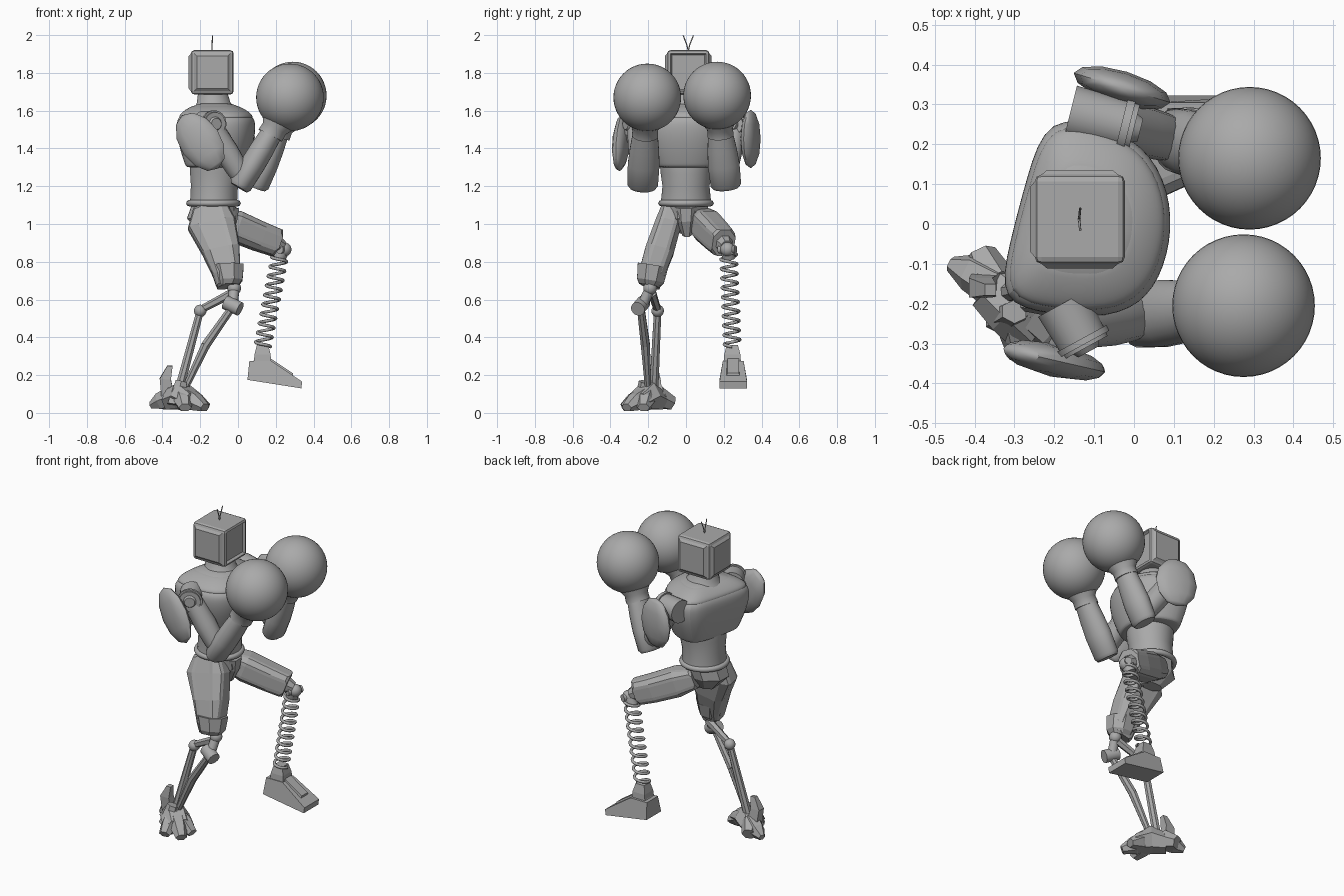
import bpy, bmesh, math
from mathutils import Vector, Matrix

old = bpy.data.objects.get("Cube")
if old:
    bpy.data.objects.remove(old, do_unlink=True)

grey = bpy.data.materials.new("plain_grey")
grey.use_nodes = True
GREY = (0.4, 0.4, 0.4, 1)
grey.diffuse_color = GREY
grey.node_tree.nodes["Principled BSDF"].inputs["Base Color"].default_value = GREY


def finish(name, bm, smooth=None, subsurf=0):
    bmesh.ops.recalc_face_normals(bm, faces=bm.faces)
    me = bpy.data.meshes.new(name)
    bm.to_mesh(me)
    bm.free()
    ob = bpy.data.objects.new(name, me)
    bpy.context.collection.objects.link(ob)
    me.materials.append(grey)
    if smooth:
        bpy.ops.object.select_all(action="DESELECT")
        ob.select_set(True)
        bpy.context.view_layer.objects.active = ob
        bpy.ops.object.shade_smooth_by_angle(angle=math.radians(smooth))
    if subsurf:
        mod = ob.modifiers.new("round", "SUBSURF")
        mod.levels = mod.render_levels = subsurf
    return ob


def skin(bm, rings):
    """Joins rings of points with quads and caps both ends."""
    vs = [[bm.verts.new(p) for p in ring] for ring in rings]
    n = len(vs[0])
    sides = [bm.faces.new((a[i], a[(i + 1) % n], b[(i + 1) % n], b[i]))
             for a, b in zip(vs, vs[1:]) for i in range(n)]
    bm.faces.new(vs[0])
    bm.faces.new(vs[-1])
    return sides


def limb(name, stations, sides=16, hint="X", smooth=None, panel=0):
    """Tapered part through stations (x, y, z, radius_u, radius_v)."""
    pts = [Vector(s[:3]) for s in stations]
    axis = (pts[-1] - pts[0]).normalized()
    h = Vector([c == hint for c in "XYZ"])
    u = (h - axis * h.dot(axis)).normalized()
    v = axis.cross(u)
    rings = []
    for p, s in zip(pts, stations):
        angles = [math.tau * (i + 0.5) / sides for i in range(sides)]
        rings.append([p + u * s[3] * math.cos(a) + v * s[-1] * math.sin(a) for a in angles])
    bm = bmesh.new()
    faces = skin(bm, rings)
    if panel:
        # one long raised plate on every second side
        bmesh.ops.recalc_face_normals(bm, faces=bm.faces)
        for i in range(0, sides, 2):
            bmesh.ops.inset_region(bm, faces=faces[i::sides], thickness=panel, depth=panel * 0.7,
                                   use_even_offset=True)
    return finish(name, bm, smooth)


def rod(name, a, b, r0, r1=None, sides=14):
    return limb(name, [(*a, r0), (*b, r1 or r0)], sides, "Y", 40)


def ball(name, c, r, scale=(1, 1, 1), turn=0, lean=0, seg=32, smooth=60):
    bm = bmesh.new()
    bmesh.ops.create_uvsphere(bm, u_segments=seg, v_segments=seg // 2, radius=r)
    m = Matrix.Translation(c) @ Matrix.Rotation(math.radians(turn), 4, "Z")
    m = m @ Matrix.Rotation(math.radians(lean), 4, "Y")
    bm.transform(m @ Matrix.Diagonal((*scale, 1)))
    return finish(name, bm, smooth)


def wire(name, pts, r, cyclic=False):
    cu = bpy.data.curves.new(name, "CURVE")
    cu.dimensions = "3D"
    cu.bevel_depth = r
    cu.bevel_resolution = 2
    sp = cu.splines.new("POLY")
    sp.points.add(len(pts) - 1)
    for q, p in zip(sp.points, pts):
        q.co = (*p, 1)
    sp.use_cyclic_u = cyclic
    cu.materials.append(grey)
    ob = bpy.data.objects.new(name, cu)
    bpy.context.collection.objects.link(ob)


def block(name, outline, y, half, top_half):
    """Side profile of (x, z, is_top) points extruded across y."""
    bm = bmesh.new()
    skin(bm, [[(x, y + s * (top_half if t else half), z) for x, z, t in outline] for s in (-1, 1)])
    return finish(name, bm)


# Head: bevelled box with raised side panels and a sunk face screen
bm = bmesh.new()
bmesh.ops.create_cube(bm, size=1)
bm.transform(Matrix.Translation((-0.136, 0.012, 1.803)) @ Matrix.Diagonal((0.226, 0.224, 0.234, 1)))
bmesh.ops.bevel(bm, geom=bm.edges[:], offset=0.017, segments=2, affect="EDGES", profile=0.5)
bm.normal_update()
big = [f for f in bm.faces if f.calc_area() > 0.02 and abs(f.normal.z) < 0.5]
for f in big:
    screen = f.normal.x > 0.5
    bmesh.ops.inset_individual(bm, faces=[f], thickness=0.012 if screen else 0.02,
                               depth=-0.014 if screen else 0.012)
finish("head", bm)
for s in (-1, 1):
    wire("antenna", [(-0.138, 0.012, 1.915), (-0.137, 0.012 + s * 0.008, 1.95),
                     (-0.135, 0.012 + s * 0.027, 1.998)], 0.003)

# Chest: one outline scaled up the height, wider at the back
outline = [(-0.22, 0.28), (-0.06, 0.25), (0.05, 0.18), (0.1, 0.05), (0.09, -0.08), (0.04, -0.19),
           (-0.06, -0.24), (-0.21, -0.23), (-0.345, -0.2), (-0.315, -0.05), (-0.27, 0.12)]


def contour(s, z):
    return [(-0.125 + s * (x + 0.125), 0.01 + s * (y - 0.01), z) for x, y in outline]


bm = bmesh.new()
skin(bm, [contour(s, z) for s, z in ((0.6, 1.3), (0.74, 1.3), (0.78, 1.32), (0.88, 1.38), (0.98, 1.46),
                                     (1.0, 1.53), (0.95, 1.565), (0.72, 1.605), (0.42, 1.645))])
finish("chest", bm, 60, 2)
bm = bmesh.new()
skin(bm, [contour(s, z) for s, z in ((0.86, 1.555), (0.94, 1.56), (0.91, 1.582), (0.74, 1.608),
                                     (0.6, 1.622), (0.5, 1.63))])
finish("collar_plate", bm, 50, 2)
limb("neck", [(-0.13, 0.01, 1.6, 0.125), (-0.13, 0.01, 1.64, 0.09), (-0.135, 0.01, 1.71, 0.075)], 24, smooth=40)

# Waist, belt and pelvis
limb("abdomen", [(-0.13, 0, 1.1, 0.125, 0.135), (-0.125, 0, 1.2, 0.125, 0.125),
                 (-0.12, 0, 1.27, 0.135, 0.135), (-0.12, 0, 1.33, 0.135, 0.14)], 32, smooth=60)
wire("belt", [(-0.13 + 0.128 * math.cos(a * math.tau / 40), 0.13 * math.sin(a * math.tau / 40), 1.11)
              for a in range(40)], 0.017, True)
limb("pelvis", [(-0.13, 0, 1.1, 0.125, 0.13), (-0.14, 0, 1.03, 0.14, 0.115), (-0.13, 0.005, 0.95, 0.07, 0.04)], 8)
limb("crotch_plate", [(-0.02, 0, 1.09, 0.03, 0.06), (-0.03, 0, 1.02, 0.03, 0.05),
                      (-0.07, 0.005, 0.94, 0.03, 0.025)], 6)

# Arms: shoulder drum, upper arm, forearm, cuff, glove and shoulder pad
# (shoulder, drum axis, elbow, wrist, glove, pad centre, pad radii, pad turn, pad lean)
arms = {
    "right": ((-0.15, -0.255, 1.53), (0.03, -0.055, 0), (0.03, -0.228, 1.235), (0.19, -0.215, 1.5),
              (0.275, -0.205, 1.67), (-0.2, -0.342, 1.435), (0.112, 0.042, 0.172), -13, -35),
    "left": ((-0.08, 0.26, 1.53), (0.08, -0.02, 0), (0.115, 0.208, 1.235), (0.22, 0.18, 1.5),
             (0.29, 0.165, 1.68), (-0.03, 0.342, 1.45), (0.127, 0.042, 0.155), -17, 0),
}
for side, data in arms.items():
    sh, ax, el, wr, gl, pad = map(Vector, data[:6])
    rod(side + "_shoulder_drum", sh - ax, sh + ax, 0.07, 0.062, 24)
    rod(side + "_shoulder_rim", sh + ax * 0.6, sh + ax * 0.85, 0.072, None, 24)
    rod(side + "_shoulder_cap", sh + ax, sh + ax * 1.2, 0.038, 0.03)
    limb(side + "_upper_arm", [(*sh, 0.06), (*sh.lerp(el, 0.5), 0.065), (*sh.lerp(el, 0.8), 0.06),
                               (*el, 0.05)], 12, smooth=35)
    d = wr - el
    limb(side + "_forearm", [(*(el - d * 0.16), 0.05, 0.07), (*(el - d * 0.1), 0.062, 0.082),
                             (*(el + d * 0.3), 0.066, 0.085), (*(el + d * 0.6), 0.064, 0.078),
                             (*wr, 0.056, 0.064)], 20, smooth=45)
    limb(side + "_glove_cuff", [(*(wr - d * 0.12), 0.07), (*(wr + d * 0.02), 0.068),
                                (*wr.lerp(gl, 0.5), 0.125)], 24, smooth=40)
    ball(side + "_glove", gl, 0.179, seg=48)
    ball(side + "_shoulder_pad", pad, 1, *data[6:], seg=12, smooth=35)
    rod(side + "_pad_mount", sh, pad, 0.035)

# Right leg: armoured thigh, exposed knee, two shin rods
limb("right_thigh", [(-0.15, -0.075, 1.1, 0.095, 0.05), (-0.14, -0.095, 1.0, 0.138, 0.073),
                     (-0.09, -0.14, 0.86, 0.108, 0.083), (-0.06, -0.18, 0.74, 0.08, 0.075),
                     (-0.055, -0.19, 0.67, 0.06, 0.055)], 8, panel=0.016)
limb("right_knee_guard", [(-0.06, -0.175, 0.78, 0.098, 0.088), (-0.05, -0.188, 0.7, 0.08, 0.078),
                          (-0.055, -0.193, 0.675, 0.066, 0.06)], 8)
ball("right_knee", (-0.02, -0.19, 0.66), 0.036)
rod("knee_link", (-0.02, -0.19, 0.66), (-0.03, -0.235, 0.56), 0.028)
rod("knee_drum", (-0.065, -0.225, 0.585), (0.01, -0.255, 0.55), 0.038, None, 20)
rod("knee_bar", (-0.03, -0.18, 0.635), (-0.2, -0.15, 0.545), 0.024, 0.02, 6)
ball("rear_joint", (-0.2, -0.15, 0.54), 0.033)
rod("front_shin", (-0.03, -0.24, 0.56), (-0.17, -0.215, 0.36), 0.021, 0.026, 8)
rod("front_shin_lower", (-0.17, -0.215, 0.36), (-0.28, -0.2, 0.13), 0.026, 0.018, 8)
rod("rear_shin", (-0.2, -0.15, 0.54), (-0.31, -0.17, 0.13), 0.021, 0.026, 8)

# Right foot: claw foot with splayed toes and rear spurs
limb("claw_foot", [(-0.36, -0.15, 0.07, 0.06, 0.07), (-0.3, -0.2, 0.09, 0.08, 0.085),
                   (-0.23, -0.26, 0.06, 0.05, 0.09)], 6, "Z")
for x, y in ((-0.28, -0.335), (-0.175, -0.315), (-0.16, -0.225)):
    base = Vector((-0.3, -0.2, 0.1))
    tip = Vector((x, y, 0.028))
    limb("toe", [(*base, 0.055), (*base.lerp(tip, 0.6), 0.052, 0.048), (*tip, 0.024, 0.034)], 6, "Z")
limb("heel_claw", [(-0.34, -0.16, 0.09, 0.06), (-0.41, -0.12, 0.062, 0.05), (-0.46, -0.1, 0.04, 0.02)], 6, "Z")
limb("heel_claw_side", [(-0.35, -0.15, 0.085, 0.06), (-0.385, -0.075, 0.05, 0.04)], 6, "Z")
limb("heel_spur", [(-0.37, -0.15, 0.08, 0.05, 0.04), (-0.385, -0.16, 0.18, 0.042, 0.035),
                   (-0.36, -0.165, 0.25, 0.02)], 4)
limb("ankle_guard", [(-0.33, -0.24, 0.04, 0.05, 0.04), (-0.3, -0.22, 0.165, 0.035, 0.03)], 6)

# Left leg: armoured thigh, knee joint and spring shin
limb("left_thigh", [(-0.12, 0.075, 1.03, 0.066, 0.066), (-0.02, 0.11, 0.99, 0.09, 0.082),
                    (0.11, 0.165, 0.935, 0.085, 0.078), (0.205, 0.2, 0.9, 0.08, 0.068)], 8, "Z", panel=0.015)
limb("left_thigh_tip", [(0.17, 0.19, 0.91, 0.06), (0.235, 0.215, 0.88, 0.035)], 8, "Z")
ball("left_knee", (0.245, 0.22, 0.865), 0.038)
rod("left_knee_pin", (0.22, 0.175, 0.865), (0.26, 0.262, 0.865), 0.022)
top, foot = Vector((0.225, 0.225, 0.85)), Vector((0.13, 0.245, 0.35))
turns, steps = 10, 20
wire("shin_spring", [top.lerp(foot, i / (turns * steps)) + Vector((
    0.042 * math.cos(math.tau * i / steps), 0.042 * math.sin(math.tau * i / steps), 0))
    for i in range(turns * steps + 1)], 0.0085)
rod("spring_top_cap", (0.235, 0.222, 0.86), (0.218, 0.226, 0.82), 0.036)

# Left foot: wedge shoe with an ankle block
block("left_shoe", [(0.05, 0.175, 0), (0.06, 0.275, 1), (0.175, 0.275, 1), (0.34, 0.165, 0),
                    (0.335, 0.13, 0)], 0.25, 0.073, 0.055)
block("shoe_ridge", [(0.08, 0.27, 0), (0.09, 0.29, 1), (0.17, 0.29, 1), (0.29, 0.21, 1), (0.29, 0.19, 0)],
      0.25, 0.038, 0.03)
limb("left_ankle", [(0.13, 0.245, 0.27, 0.065), (0.13, 0.245, 0.31, 0.06), (0.13, 0.245, 0.36, 0.042)], 4)
